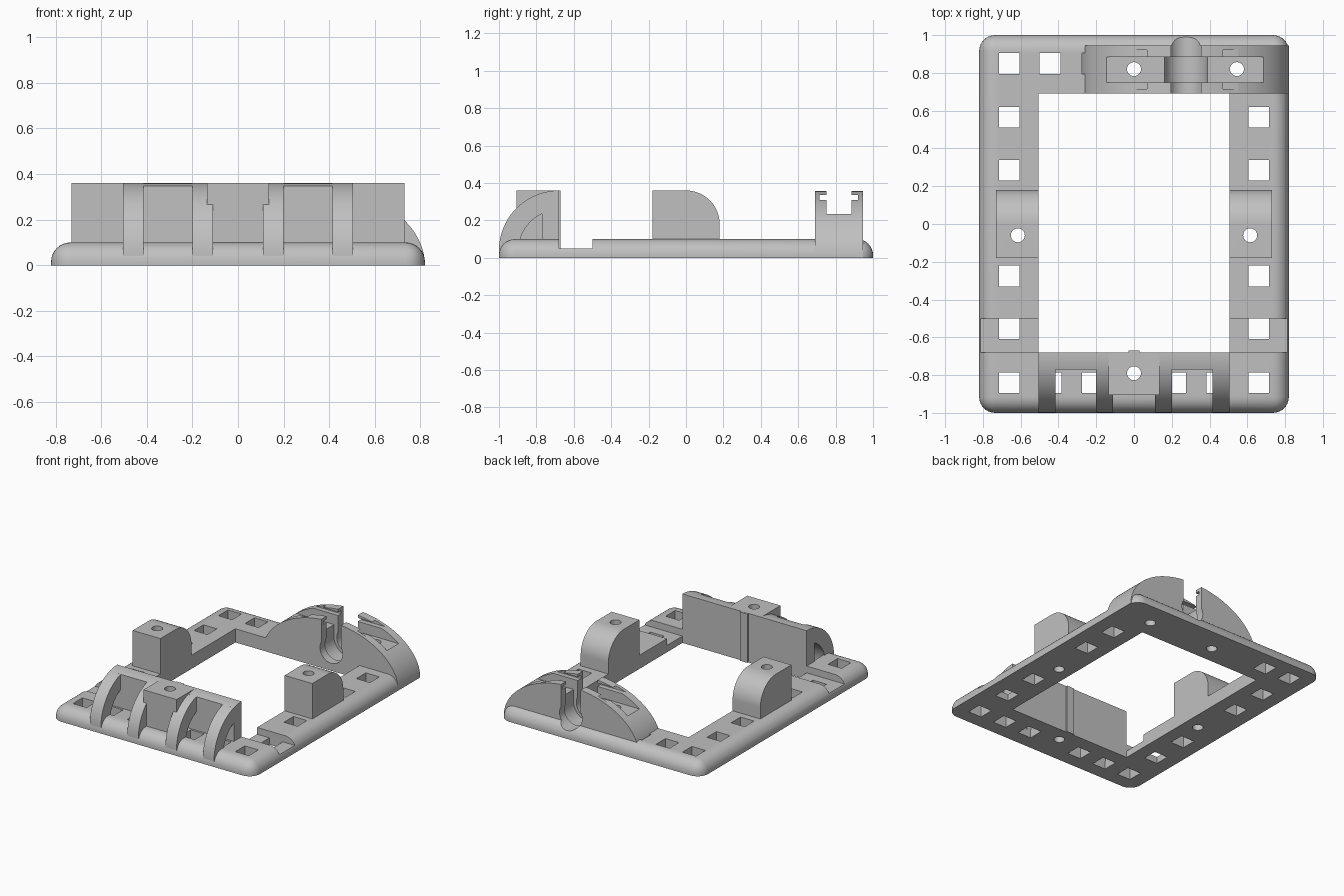
import bpy, bmesh
from math import sin, cos, pi

if "Cube" in bpy.data.objects:
    bpy.data.objects.remove(bpy.data.objects["Cube"])

grey = bpy.data.materials.new("plain grey")
grey.use_nodes = True
grey.diffuse_color = (0.53, 0.53, 0.53, 1)
grey.node_tree.nodes["Principled BSDF"].inputs["Base Color"].default_value = grey.diffuse_color


def arc(cx, cy, rx, ry, a0, a1, n=24):
    steps = [a0 + (a1 - a0) * i / n for i in range(n + 1)]
    return [(cx + rx * cos(a * pi / 180), cy + ry * sin(a * pi / 180)) for a in steps]


def rect(x0, x1, y0, y1):
    return [(x0, y0), (x1, y0), (x1, y1), (x0, y1)]


def prism(name, outline, axis, lo, hi):
    """Extrude a 2D outline along the given axis."""
    place = {"x": lambda p, t: (t, p[0], p[1]),
             "y": lambda p, t: (p[0], t, p[1]),
             "z": lambda p, t: (p[0], p[1], t)}[axis]
    bm = bmesh.new()
    a = [bm.verts.new(place(p, lo)) for p in outline]
    b = [bm.verts.new(place(p, hi)) for p in outline]
    bm.faces.new(a)
    bm.faces.new(b)
    for i in range(len(a)):
        j = (i + 1) % len(a)
        bm.faces.new((a[i], a[j], b[j], b[i]))
    bmesh.ops.recalc_face_normals(bm, faces=bm.faces)
    mesh = bpy.data.meshes.new(name)
    bm.to_mesh(mesh)
    bm.free()
    ob = bpy.data.objects.new(name, mesh)
    bpy.context.collection.objects.link(ob)
    mesh.materials.append(grey)
    return ob


def cut_box(x0, x1, y0, y1, z0, z1):
    return prism("cutter", rect(x0, x1, y0, y1), "z", z0, z1)


def cut_screw(x, y):
    return prism("cutter", arc(x, y, 0.037, 0.037, 0, 345, 23), "z", -0.1, 0.6)


def carve(ob, cutters):
    for c in cutters:
        c.hide_render = True
        m = ob.modifiers.new("cut", "BOOLEAN")
        m.operation, m.solver, m.object = "DIFFERENCE", "EXACT", c
    dg = bpy.context.evaluated_depsgraph_get()
    dg.update()
    mesh = bpy.data.meshes.new_from_object(ob.evaluated_get(dg))
    ob.modifiers.clear()
    ob.data = mesh


def smooth(ob):
    bpy.ops.object.select_all(action="DESELECT")
    ob.select_set(True)
    bpy.context.view_layer.objects.active = ob
    bpy.ops.object.shade_smooth_by_angle()


# Shared cutters: screw holes and the cable groove across the back arch
SLOT_X, SLOT_Z = 0.275, 0.147
side_holes = [cut_screw(s * 0.615, -0.06) for s in (-1, 1)]
front_hole = cut_screw(0, -0.79)
back_holes = [cut_screw(x, 0.82) for x in (0, 0.545)]


def groove(r, half, y0, y1):
    tube = prism("cutter", arc(SLOT_X, SLOT_Z, r, r, 0, 350, 35), "y", y0, y1)
    gap = cut_box(SLOT_X - half, SLOT_X + half, y0, y1, SLOT_Z, 0.6)
    return [tube, gap]


grooves = groove(0.092, 0.08, 0.6, 1.1) + groove(0.115, 0.114, 0.75, 0.885)
cutters = side_holes + [front_hole] + back_holes + grooves

# Base frame with rounded corners and top edge
frame = prism("base_frame", rect(-0.82, 0.82, -1, 1), "z", 0, 0.1)
bm = bmesh.new()
bm.from_mesh(frame.data)
edges = [e for e in bm.edges if sum(v.co.z for v in e.verts) > 0.05]
bmesh.ops.bevel(bm, geom=edges, offset=0.085, segments=8, profile=0.5, affect="EDGES")
bm.to_mesh(frame.data)
bm.free()

# Square sockets around the frame, window opening and side notches
spots = [(s * 0.66, y) for s in (-1, 1) for y in (-0.84, -0.555, -0.275, 0.285, 0.565)]
spots += [(s * x, -0.84) for s in (-1, 1) for x in (0.22, 0.44)]
spots += [(x, 0.85) for x in (-0.66, -0.445, -0.22)]
openings = [cut_box(x - 0.055, x + 0.055, y - 0.055, y + 0.055, -0.1, 0.3) for x, y in spots]
openings.append(cut_box(-0.505, 0.505, -0.68, 0.69, -0.1, 0.3))
for s in (-1, 1):
    x0, x1 = sorted((s * 0.4, s * 0.95))
    openings.append(cut_box(x0, x1, -0.68, -0.5, 0.05, 0.3))
carve(frame, cutters + openings)
parts = [frame]

# Side blocks, rounded at the upper back edge
profile = [(-0.18, 0.05), (0.18, 0.05)] + arc(0, 0.18, 0.18, 0.18, 0, 90) + [(-0.18, 0.36)]
for s, name, hole in ((-1, "right_block", side_holes[0]), (1, "left_block", side_holes[1])):
    lo, hi = sorted((s * 0.505, s * 0.73))
    block = prism(name, profile, "x", lo, hi)
    carve(block, [hole])
    parts.append(block)

# Front wall with a curved top, its centre block and back rib
wall_top = arc(-0.68, 0.04, 0.32, 0.32, 90, 106.3, 6)
wall = prism("front_wall", [(-0.77, 0.03), (-0.68, 0.03)] + wall_top, "x", -0.505, 0.505)
carve(wall, [front_hole])
centre = prism("front_centre_block", rect(-0.135, 0.135, -0.905, -0.68), "z", 0.05, 0.36)
carve(centre, [front_hole])
rib = prism("front_wall_rib", rect(-0.03, 0.03, -0.69, -0.67), "z", 0, 0.359)
parts += [wall, centre, rib]

# Curved fins in front of the wall
fin_profile = arc(-0.68, 0.04, 0.32, 0.32, 90, 180) + arc(-0.68, 0.04, 0.215, 0.215, 180, 90)
for s, side in ((-1, "right"), (1, "left")):
    for kind, a, b in (("inner", 0.11, 0.2), ("outer", 0.415, 0.505)):
        lo, hi = sorted((s * a, s * b))
        parts.append(prism(f"{side}_{kind}_fin", fin_profile, "x", lo, hi))

# Back arch with a long channel, narrow side slits and the cable groove
arch = prism("back_arch", arc(0.27, 0, 0.55, 0.36, 0, 180, 64), "y", 0.69, 0.945)
channel = cut_box(-0.5, 1.1, 0.75, 0.885, 0.235, 0.6)
slits = cut_box(-0.5, 1.1, 0.715, 0.92, 0.31, 0.335)
cutters += openings + [channel, slits]
carve(arch, [channel, slits] + grooves + back_holes)
parts.append(arch)

for c in cutters:
    bpy.data.objects.remove(c)
for p in parts:
    smooth(p)
